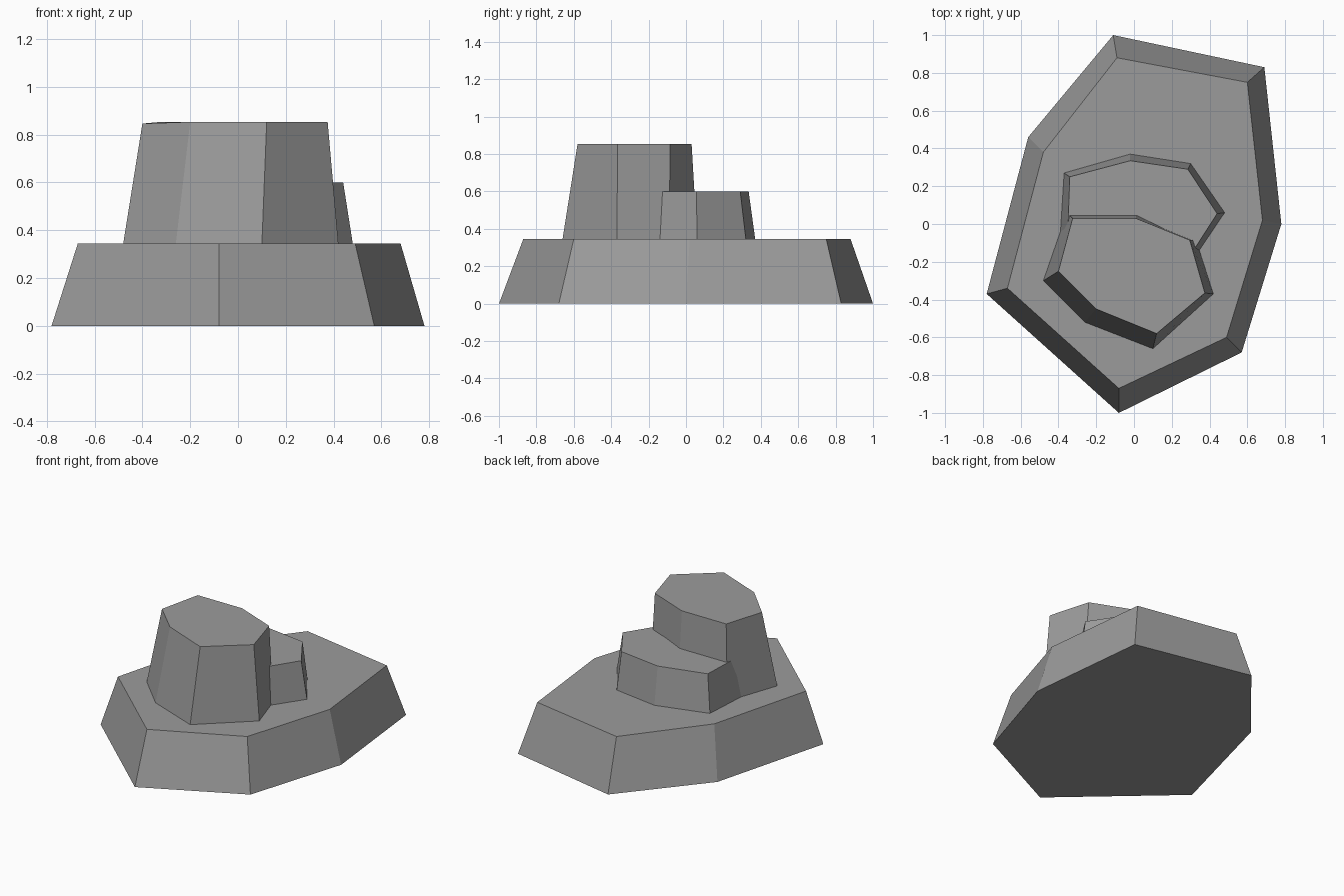
import bpy
import bmesh

if "Cube" in bpy.data.objects:
    bpy.data.objects.remove(bpy.data.objects["Cube"])

# One flat grey for all the stone
stone = bpy.data.materials.new("stone grey")
stone.diffuse_color = (0.33, 0.33, 0.33, 1)
stone.use_nodes = True
stone.node_tree.nodes["Principled BSDF"].inputs["Base Color"].default_value = stone.diffuse_color


def tier(name, bottom, top, z0, z1, dips=None):
    """Tapered rock block between two matching outlines; dips lower top corners."""
    dips = dips or {}
    bm = bmesh.new()
    lo = [bm.verts.new((x, y, z0)) for x, y in bottom]
    hi = [bm.verts.new((x, y, z1 - dips.get(i, 0))) for i, (x, y) in enumerate(top)]
    n = len(lo)
    bm.faces.new(lo)
    bm.faces.new(hi)
    for i in range(n):
        j = (i + 1) % n
        bm.faces.new((lo[i], lo[j], hi[j], hi[i]))
    bmesh.ops.recalc_face_normals(bm, faces=bm.faces)
    mesh = bpy.data.meshes.new(name)
    bm.to_mesh(mesh)
    bm.free()
    mesh.materials.append(stone)
    bpy.context.collection.objects.link(bpy.data.objects.new(name, mesh))


# Wide base slab
tier("base_rock",
     [(-.11, 1), (.69, .83), (.78, 0), (.57, -.68), (-.08, -1), (-.78, -.37), (-.56, .46)],
     [(-.09, .88), (.60, .75), (.68, .02), (.49, -.60), (-.08, -.87), (-.67, -.34), (-.48, .38)],
     0, .345)

# Low step behind, its front buried in the tall rock
tier("low_step_rock",
     [(-.37, .27), (-.02, .37), (.30, .32), (.48, .06), (.335, -.155), (0, -.25), (-.39, -.05)],
     [(-.34, .25), (-.02, .335), (.285, .29), (.44, .055), (.315, -.14), (0, -.22), (-.35, -.03)],
     .345, .60)

# Tall rock in front
tier("tall_rock",
     [(-.48, -.30), (-.26, -.52), (.10, -.66), (.42, -.37), (.33, -.09), (.02, .06), (-.355, .06)],
     [(-.40, -.25), (-.20, -.45), (.12, -.58), (.375, -.365), (.295, -.085), (.01, .03), (-.325, .03)],
     .345, .853, {0: .007})
